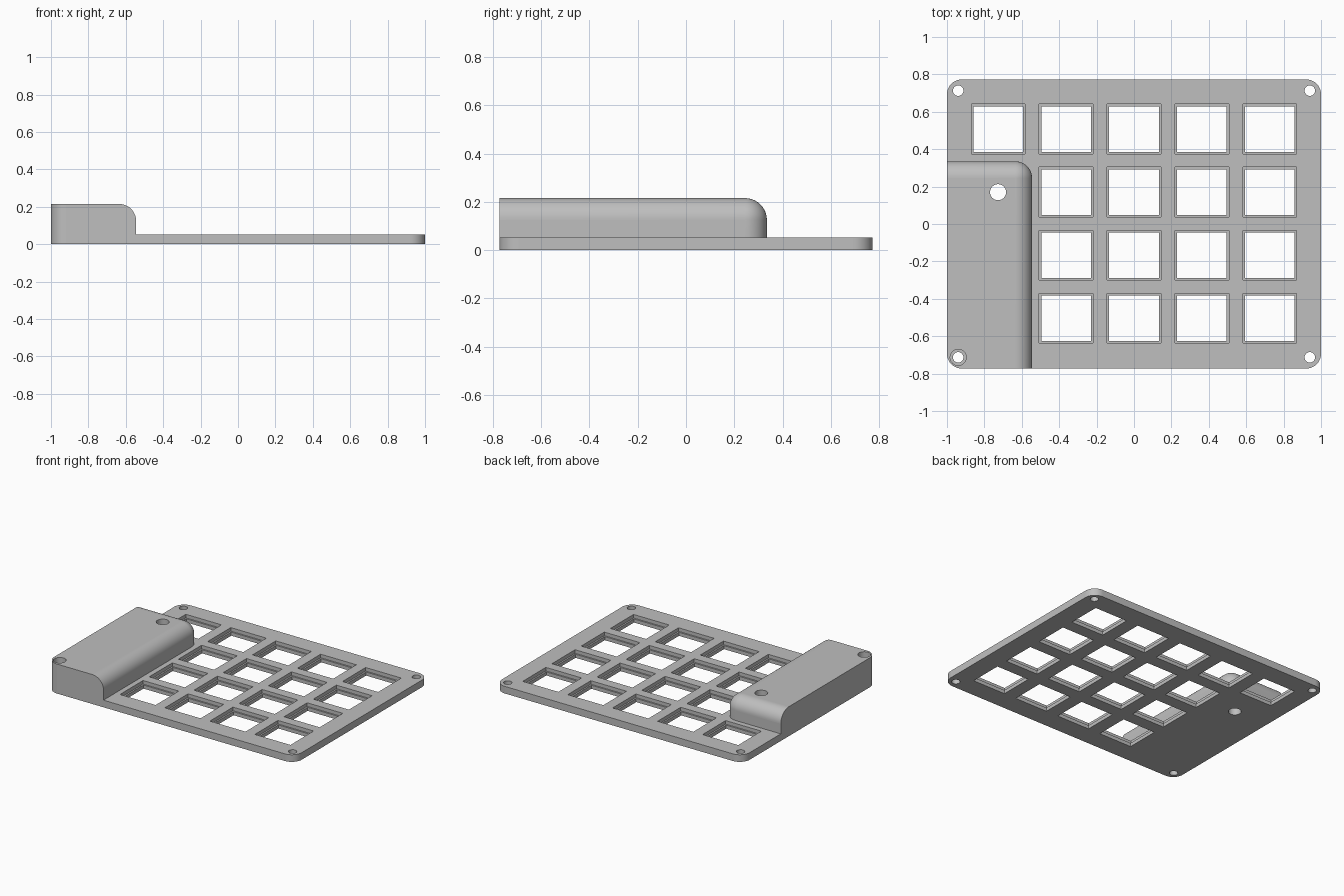
import bpy, bmesh
from math import sin, cos, pi

cube = bpy.data.objects.get("Cube")
if cube:
    bpy.data.objects.remove(cube, do_unlink=True)

HALF_X, HALF_Y, PLATE_Z = 1.0, 0.773, 0.052
CORNER = 0.08
BLOCK_X, BLOCK_Y, BLOCK_Z, FILLET = -0.545, 0.335, 0.215, 0.09

grey = bpy.data.materials.new("grey plastic")
grey.use_nodes = True
colour = (0.52, 0.52, 0.52, 1)
grey.diffuse_color = colour
grey.node_tree.nodes["Principled BSDF"].inputs["Base Color"].default_value = colour


def arc(cx, cy, r, start, steps=12, sweep=pi / 2):
    return [(cx + r * cos(start + sweep * i / steps),
             cy + r * sin(start + sweep * i / steps)) for i in range(steps + 1)]


def circle(cx, cy, r):
    return arc(cx, cy, r, 0, 32, 2 * pi)[:-1]


def rectangle(cx, cy, w, h):
    return [(cx + sx * w / 2, cy + sy * h / 2)
            for sx, sy in ((-1, -1), (1, -1), (1, 1), (-1, 1))]


def loft(bm, layers):
    """Closed solid through a list of (outline, height) layers."""
    rings = [[bm.verts.new((x, y, z)) for x, y in outline] for outline, z in layers]
    n = len(rings[0])
    for low, high in zip(rings, rings[1:]):
        for i in range(n):
            j = (i + 1) % n
            bm.faces.new((low[i], low[j], high[j], high[i]))
    bm.faces.new(rings[0][::-1])
    bm.faces.new(rings[-1])


def make_object(name, solids):
    bm = bmesh.new()
    for layers in solids:
        loft(bm, layers)
    bmesh.ops.remove_doubles(bm, verts=bm.verts[:], dist=1e-5)
    bmesh.ops.recalc_face_normals(bm, faces=bm.faces[:])
    mesh = bpy.data.meshes.new(name)
    bm.to_mesh(mesh)
    bm.free()
    mesh.materials.append(grey)
    obj = bpy.data.objects.new(name, mesh)
    bpy.context.collection.objects.link(obj)
    return obj


def combine(target, tool, operation):
    tool.hide_render = True
    mod = target.modifiers.new(operation.title(), 'BOOLEAN')
    mod.operation, mod.solver, mod.object = operation, 'EXACT', tool
    bpy.context.view_layer.objects.active = target
    bpy.ops.object.modifier_apply(modifier=mod.name)
    bpy.data.objects.remove(tool, do_unlink=True)


# Rounded plate
ix, iy = HALF_X - CORNER, HALF_Y - CORNER
front_left_arc = arc(-ix, -iy, CORNER, pi)
plate_outline = (front_left_arc + arc(ix, -iy, CORNER, -pi / 2)
                 + arc(ix, iy, CORNER, 0) + arc(-ix, iy, CORNER, pi / 2))
plate = make_object("switch_plate", [[(plate_outline, 0), (plate_outline, PLATE_Z)]])


# Raised housing, filleted along its inner and back edges
def housing_outline(inset):
    return (front_left_arc + [(BLOCK_X - inset, -HALF_Y)]
            + arc(BLOCK_X - FILLET, BLOCK_Y - FILLET, FILLET - inset, 0)
            + [(-HALF_X, BLOCK_Y - inset)])


layers = [(housing_outline(0), PLATE_Z)]
for i in range(17):
    a = pi / 2 * i / 16
    layers.append((housing_outline(FILLET * (1 - cos(a))),
                   BLOCK_Z - FILLET + FILLET * sin(a)))
combine(plate, make_object("housing", [layers]), 'UNION')

# Stepped key openings: full grid, with only the back key in the first column
cuts = []
for col in range(5):
    for row in range(4):
        if col == 0 and row < 3:
            continue
        x, y = (col - 2) * 0.363, -0.504 + row * 0.337
        small, large = rectangle(x, y, 0.265, 0.245), rectangle(x, y, 0.288, 0.267)
        cuts.append([(small, -0.1), (small, 0.026), (large, 0.026), (large, 0.3)])

# Corner screw holes, counterbored through the housing
for x in (-0.94, 0.94):
    for y in (-0.713, 0.713):
        hole = circle(x, y, 0.028)
        if x < 0 and y < 0:
            bore = circle(x, y, 0.043)
            cuts.append([(hole, -0.1), (hole, PLATE_Z), (bore, PLATE_Z), (bore, 0.3)])
        else:
            cuts.append([(hole, -0.1), (hole, 0.3)])

# Wide hole through the housing
wide = circle(-0.727, 0.17, 0.043)
cuts.append([(wide, -0.1), (wide, 0.3)])
combine(plate, make_object("hole_cutters", cuts), 'DIFFERENCE')

# Smooth the fillets and bores, keep the level faces flat
bpy.ops.object.select_all(action='DESELECT')
plate.select_set(True)
bpy.context.view_layer.objects.active = plate
bpy.ops.object.shade_smooth_by_angle(angle=pi / 6)
for face in plate.data.polygons:
    if max(abs(c) for c in face.normal) > 0.9995:
        face.use_smooth = False
